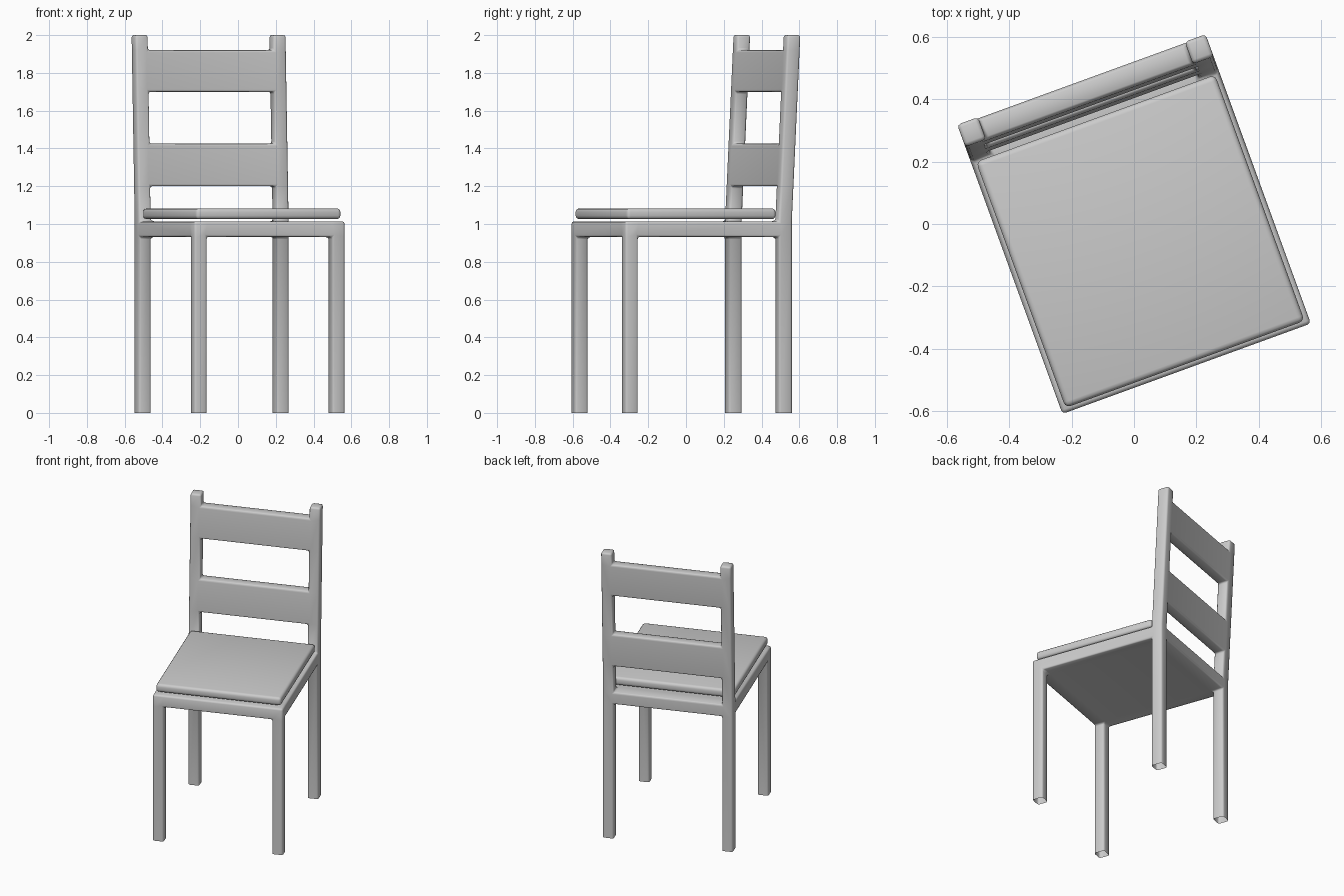
import bpy, bmesh, math

if "Cube" in bpy.data.objects:
    bpy.data.objects.remove(bpy.data.objects["Cube"])

ANGLE = math.radians(20)          # the whole chair is turned about z

# cell boundaries of the one-piece wooden frame (local width, depth, height)
U = [-0.424, -0.353, 0.353, 0.424]
V = [-0.494, -0.422, 0.370, 0.446]
Z = [0, 0.932, 1.014, 1.20, 1.425, 1.70, 1.92, 2.0]
SEAT_TOP, LEAN = Z[2], 0.048


def is_solid(i, j, k):
    if not (0 <= i < 3 and 0 <= j < 3 and 0 <= k < 7):
        return False
    if k == 0:                    # four legs
        return i != 1 and j != 1
    if k == 1:                    # seat slab
        return True
    return j == 2 and (i != 1 or k in (3, 5))   # back posts and two rails


def finish(name, bm, width, segments):
    bmesh.ops.recalc_face_normals(bm, faces=bm.faces)
    mesh = bpy.data.meshes.new(name)
    bm.to_mesh(mesh)
    bm.free()
    ob = bpy.data.objects.new(name, mesh)
    bpy.context.collection.objects.link(ob)
    ob.rotation_euler.z = ANGLE
    bev = ob.modifiers.new("rounded_edges", 'BEVEL')
    bev.width, bev.segments = width, segments
    bev.limit_method = 'ANGLE'
    bpy.ops.object.select_all(action='DESELECT')
    ob.select_set(True)
    bpy.context.view_layer.objects.active = ob
    bpy.ops.object.modifier_apply(modifier=bev.name)
    bpy.ops.object.shade_smooth_by_angle(angle=math.radians(50))
    return ob


# frame: outer skin of the solid cells, leg bottoms left open
bm = bmesh.new()
verts = {}


def vert(i, j, k):
    if (i, j, k) not in verts:
        lean = max(0, Z[k] - SEAT_TOP) / (2 - SEAT_TOP) * LEAN
        verts[i, j, k] = bm.verts.new((U[i], V[j] + lean, Z[k]))
    return verts[i, j, k]


for i in range(3):
    for j in range(3):
        for k in range(7):
            if not is_solid(i, j, k):
                continue
            for axis in range(3):
                for side in (0, 1):
                    near = [i, j, k]
                    near[axis] += 2 * side - 1
                    if is_solid(*near) or near[2] < 0:
                        continue
                    corners = []
                    for a, b in ((0, 0), (1, 0), (1, 1), (0, 1)):
                        c = [i, j, k]
                        c[axis] += side
                        c[(axis + 1) % 3] += a
                        c[(axis + 2) % 3] += b
                        corners.append(vert(*c))
                    bm.faces.new(corners)
finish("chair_frame", bm, 0.012, 2)

# seat cushion: rounded thin slab just above the frame
bm = bmesh.new()
bmesh.ops.create_cube(bm, size=1)
for v in bm.verts:
    v.co.x *= 0.816
    v.co.y = v.co.y * 0.84 - 0.059
    v.co.z = v.co.z * 0.056 + 1.054
finish("seat_cushion", bm, 0.018, 3)
